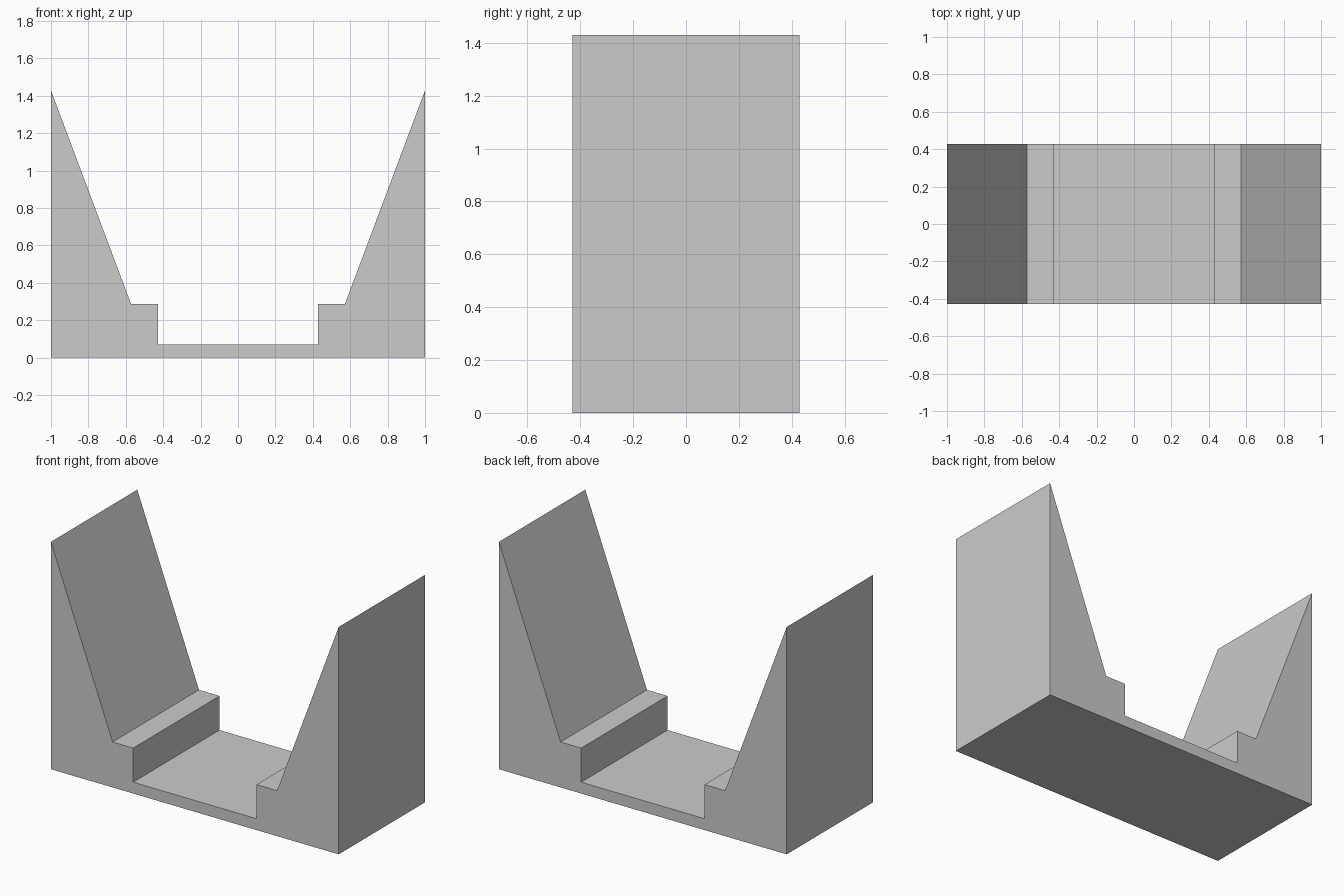
import bpy
import bmesh

if "Cube" in bpy.data.objects:
    bpy.data.objects.remove(bpy.data.objects["Cube"])

U = 1 / 14          # base grid unit of the model
HALF_DEPTH = 6 * U

# Right half of the cross-section (x, z), from the outer bottom corner inwards
half = [(14, 0), (14, 20), (8, 4), (6, 4), (6, 1)]
profile = half + [(-x, z) for x, z in reversed(half)]

# Channel block: stepped floor with two sloping side walls, extruded front to back
bm = bmesh.new()
front = bm.faces.new([bm.verts.new((x * U, -HALF_DEPTH, z * U)) for x, z in profile])
result = bmesh.ops.extrude_face_region(bm, geom=[front], use_keep_orig=True)
back_verts = [g for g in result["geom"] if isinstance(g, bmesh.types.BMVert)]
bmesh.ops.translate(bm, verts=back_verts, vec=(0, 2 * HALF_DEPTH, 0))
bmesh.ops.recalc_face_normals(bm, faces=bm.faces[:])

mesh = bpy.data.meshes.new("channel_block")
bm.to_mesh(mesh)
bm.free()
bpy.context.collection.objects.link(bpy.data.objects.new("channel_block", mesh))
